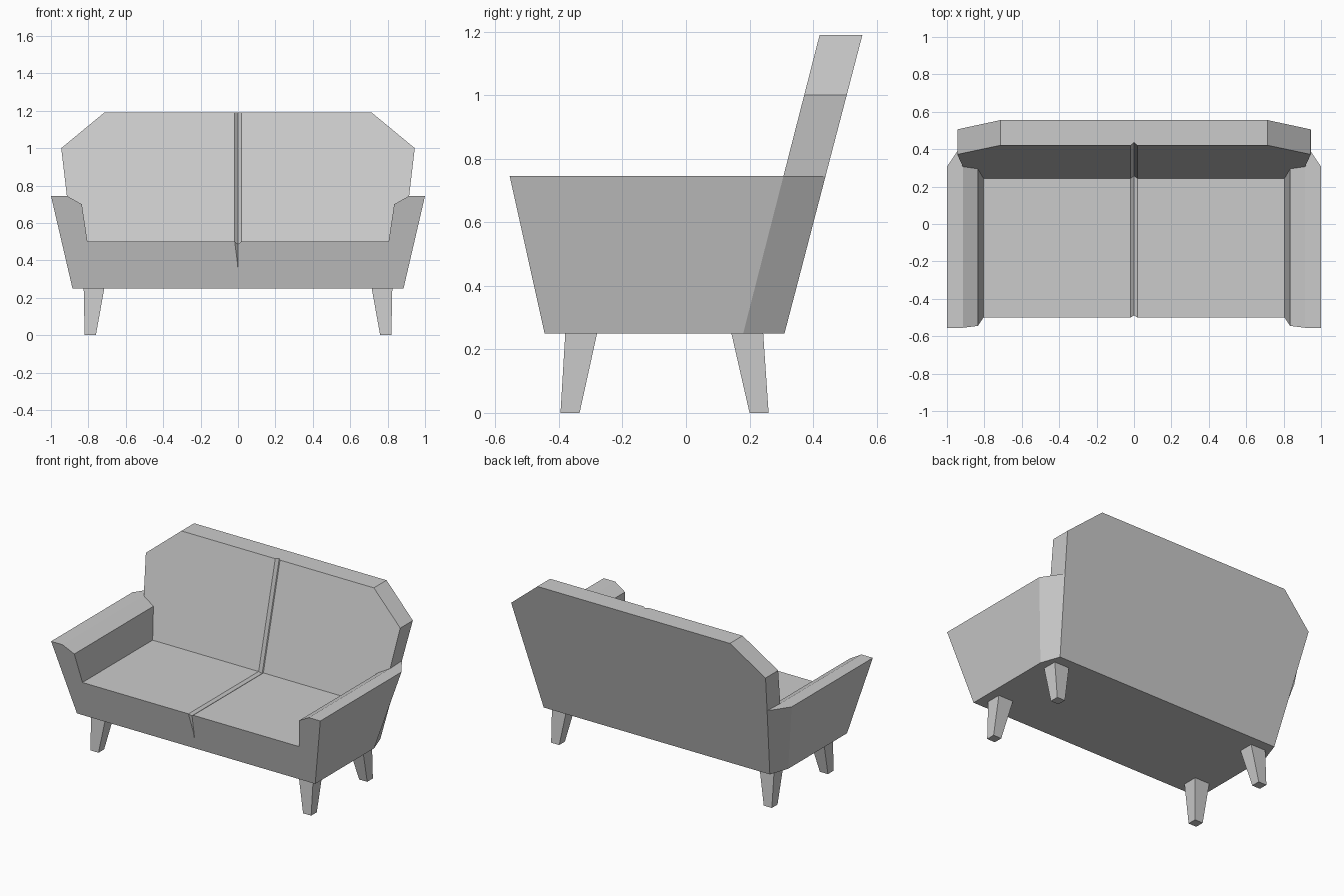
import bpy
import bmesh
from mathutils import Vector

if "Cube" in bpy.data.objects:
    bpy.data.objects.remove(bpy.data.objects["Cube"])

grey = bpy.data.materials.new("soft grey")
grey.diffuse_color = (0.6, 0.6, 0.6, 1)
grey.use_nodes = True
grey.node_tree.nodes["Principled BSDF"].inputs["Base Color"].default_value = grey.diffuse_color


def finish(name, bm):
    """Turn a bmesh into a named object with clean outward normals."""
    bmesh.ops.recalc_face_normals(bm, faces=bm.faces[:])
    mesh = bpy.data.meshes.new(name)
    bm.to_mesh(mesh)
    bm.free()
    mesh.materials.append(grey)
    obj = bpy.data.objects.new(name, mesh)
    bpy.context.collection.objects.link(obj)
    return obj


def loft(bm, rings):
    """Join rings of points into a closed solid."""
    rows = [[bm.verts.new(p) for p in ring] for ring in rings]
    n = len(rows[0])
    for a, b in zip(rows, rows[1:]):
        for i in range(n):
            j = (i + 1) % n
            bm.faces.new((a[i], a[j], b[j], b[i]))
    bm.faces.new(rows[0])
    bm.faces.new(rows[-1])


# Leaning planes: front panel, face of the backrest, rear panel
def front_y(z): return -0.445 - 0.222 * (z - 0.25)
def rest_y(z): return 0.18 + 0.256 * (z - 0.25)
def rear_y(z): return 0.31 + 0.261 * (z - 0.25)


# Right-hand halves of the outlines as (x, z)
arm = [(0.885, 0.25), (1.0, 0.745), (0.915, 0.745), (0.835, 0.70), (0.805, 0.50)]
crest = [(0.945, 1.0), (0.715, 1.19)]
rear = [(0.84, 0.25), (0.91, 0.745)] + crest

bm = bmesh.new()


def points(half, plane):
    return [[bm.verts.new((s * x, plane(z), z)) for x, z in half] for s in (1, -1)]


# Body: seat, arms and backrest as one upholstered shell
A = points(arm, front_y)
B = points(arm + crest, rest_y)
C = points(rear, rear_y)
bm.faces.new(A[0] + A[1][::-1])
bm.faces.new(C[0] + C[1][::-1])
bm.faces.new([B[0][i] for i in (4, 3, 2, 5, 6)] + [B[1][i] for i in (6, 5, 2, 3, 4)])
for a, b, c in zip(A, B, C):
    for i in range(4):
        bm.faces.new((a[i], a[i + 1], b[i + 1], b[i]))    # arm surfaces
    bm.faces.new((b[0], b[1], c[1], c[0]))                # rear corner chamfer
    bm.faces.new((b[1], b[2], c[1]))                      # arm top corner
    bm.faces.new((b[2], b[5], c[2], c[1]))                # backrest side
    bm.faces.new((b[5], b[6], c[3], c[2]))                # backrest cut corner
for P, Q, i, j in ((A, B, 4, 4), (A, B, 0, 0), (B, C, 6, 3), (B, C, 0, 0)):
    bm.faces.new((P[0][i], P[1][i], Q[1][j], Q[0][j]))    # seat, underside, top
body = finish("sofa_body", bm)

# Centre seam: a shallow V groove up the front, over the seat and up the back
path = [(front_y(0.33), 0.33, -0.98, -0.2, 0.1),
        (front_y(0.5), 0.5, -0.8, 0.8, 1.0),
        (rest_y(0.5), 0.5, -0.8, 0.8, 1.0),
        (rest_y(1.22), 1.22, -0.97, 0.25, 1.0)]
rings = []
for y, z, ny, nz, size in path:
    p, n = Vector((0, y, z)), Vector((0, ny, nz))
    side = Vector((0.022 * size, 0, 0))
    outer = p + n * 0.004
    rings.append([p - n * 0.016 * size, outer + side, outer - side])
bm = bmesh.new()
loft(bm, rings)
cutter = finish("seam_cutter", bm)
cutter.hide_render = True

cut = body.modifiers.new("seam", 'BOOLEAN')
cut.operation = 'DIFFERENCE'
cut.solver = 'EXACT'
cut.object = cutter
bpy.context.view_layer.objects.active = body
body.select_set(True)
bpy.ops.object.modifier_apply(modifier=cut.name)
bpy.data.objects.remove(cutter)


# Legs: tapered and splayed, four sides each
def rect(s, x0, x1, y0, y1, z):
    return [(s * x0, y0, z), (s * x1, y0, z), (s * x1, y1, z), (s * x0, y1, z)]


for side, s in (("right", 1), ("left", -1)):
    for end, top, foot in (("front", (-0.38, -0.28), (-0.395, -0.335)),
                           ("back", (0.143, 0.243), (0.20, 0.26))):
        bm = bmesh.new()
        loft(bm, [rect(s, 0.76, 0.82, *foot, 0.0), rect(s, 0.715, 0.825, *top, 0.25)])
        finish(f"{end}_{side}_leg", bm)
